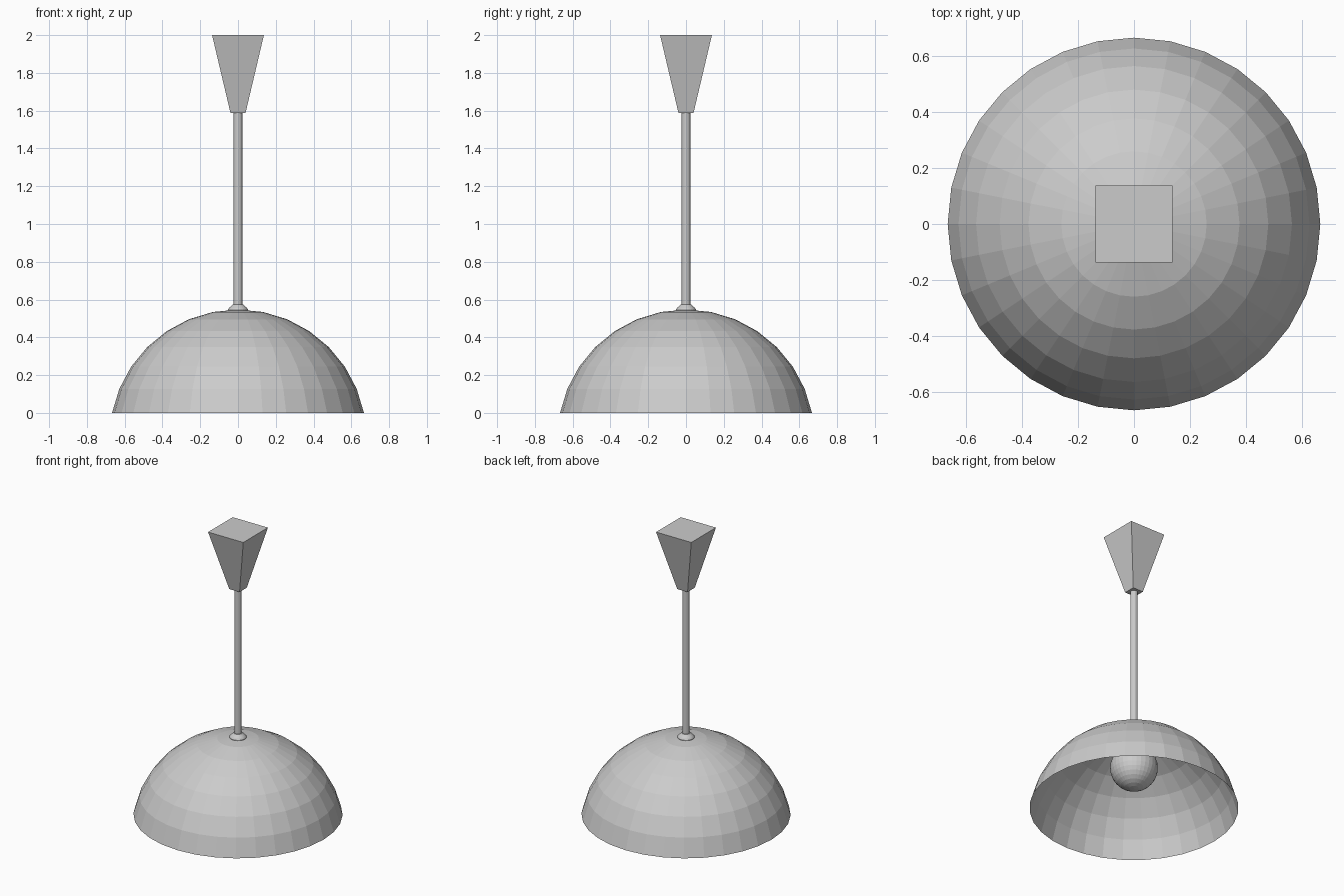
import bpy, bmesh
from math import sin, cos, pi

if "Cube" in bpy.data.objects:
    bpy.data.objects.remove(bpy.data.objects["Cube"])


def make(name, bm):
    """Turn a bmesh into a named, flat-shaded object."""
    mesh = bpy.data.meshes.new(name)
    bm.normal_update()
    bm.to_mesh(mesh)
    bm.free()
    obj = bpy.data.objects.new(name, mesh)
    bpy.context.collection.objects.link(obj)
    return obj


def lathe(name, profile, sides, caps=True):
    """Revolve (radius, z) points around z; radius 0 makes a pole."""
    bm = bmesh.new()
    rings = []
    for r, z in profile:
        n = 1 if r == 0 else sides
        rings.append([bm.verts.new((r * cos(2 * pi * i / sides),
                                    r * sin(2 * pi * i / sides), z)) for i in range(n)])
    for a, b in zip(rings, rings[1:]):
        for i in range(sides):
            j = (i + 1) % sides
            quad = [a[i % len(a)], a[j % len(a)], b[j % len(b)], b[i % len(b)]]
            bm.faces.new(list(dict.fromkeys(quad)))
    if caps:
        for ring, flip in ((rings[0], True), (rings[-1], False)):
            if len(ring) > 2:
                bm.faces.new(ring[::-1] if flip else ring)
    return make(name, bm)


# Open dome shade: upper part of a 32 x 16 sphere, cut one ring above its equator
R = 0.68
base = R * cos(7 * pi / 16)
shade = [(R * sin(k * pi / 16), R * cos(k * pi / 16) - base) for k in range(7, 0, -1)]
lathe("shade", shade + [(0, R - base)], 32, caps=False)

# Round bulb under the dome
bm = bmesh.new()
bmesh.ops.create_uvsphere(bm, u_segments=32, v_segments=16, radius=0.152)
bmesh.ops.translate(bm, verts=bm.verts, vec=(0, 0, 0.294))
make("bulb", bm)

# Socket that passes through the shade and ends in a tapered collar
lathe("socket", [(0.05, 0.43), (0.055, 0.545), (0.047, 0.556), (0.028, 0.574)], 24)

# Hanging rod
lathe("rod", [(0.023, 0.56), (0.023, 1.62)], 16)

# Square tapered ceiling canopy
bm = bmesh.new()
bmesh.ops.create_cube(bm, size=2)
for v in bm.verts:
    half, z = (0.137, 2.0) if v.co.z > 0 else (0.04, 1.588)
    v.co = (v.co.x * half, v.co.y * half, z)
make("canopy", bm)
